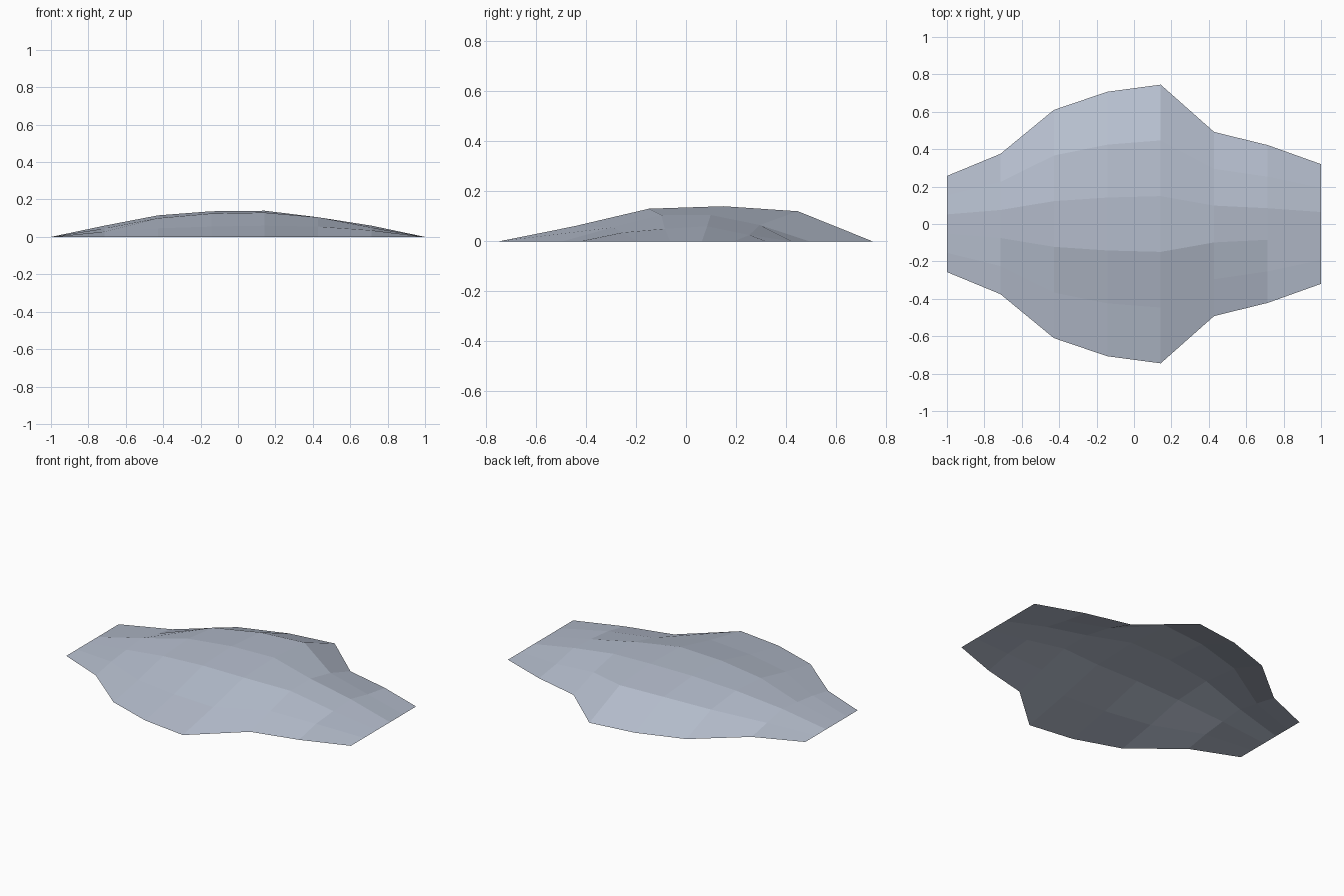
import bpy
import bmesh

cube = bpy.data.objects.get("Cube")
if cube:
    bpy.data.objects.remove(cube, do_unlink=True)

# Material
mat = bpy.data.materials.new("pale_blue_grey")
mat.use_nodes = True
colour = (0.47, 0.52, 0.62, 1.0)
mat.diffuse_color = colour
mat.node_tree.nodes["Principled BSDF"].inputs["Base Color"].default_value = colour

# Half-width of the sheet at each evenly spaced station along x
half_widths = [0.257, 0.375, 0.61, 0.707, 0.745, 0.492, 0.422, 0.32]

# Heights of the lengthwise ribs, from front to back; the rim lies on the ground
rim = [0] * 8
ribs = [
    rim,
    [0, 0.028, 0.046, 0.055, 0.06, 0.055, 0.035, 0],
    [0, 0.045, 0.1, 0.125, 0.13, 0.105, 0.05, 0],
    [0, 0.06, 0.115, 0.137, 0.14, 0.105, 0.06, 0],
    [0, 0.03, 0.09, 0.115, 0.12, 0.065, 0.025, 0],
    rim,
]


def loft_sheet(name, widths, ribs):
    """Span an open sheet of quads over the ribs."""
    bm = bmesh.new()
    last_x, last_y = len(widths) - 1, len(ribs) - 1
    grid = [[bm.verts.new((2 * i / last_x - 1, w * (2 * j / last_y - 1), rib[i]))
             for i, w in enumerate(widths)] for j, rib in enumerate(ribs)]
    for front, back in zip(grid, grid[1:]):
        for i in range(last_x):
            bm.faces.new((front[i], front[i + 1], back[i + 1], back[i]))
    mesh = bpy.data.meshes.new(name)
    bm.to_mesh(mesh)
    bm.free()
    mesh.materials.append(mat)
    obj = bpy.data.objects.new(name, mesh)
    bpy.context.collection.objects.link(obj)
    return obj


# Shallow faceted shell, flat shaded
loft_sheet("curved_shell", half_widths, ribs)
